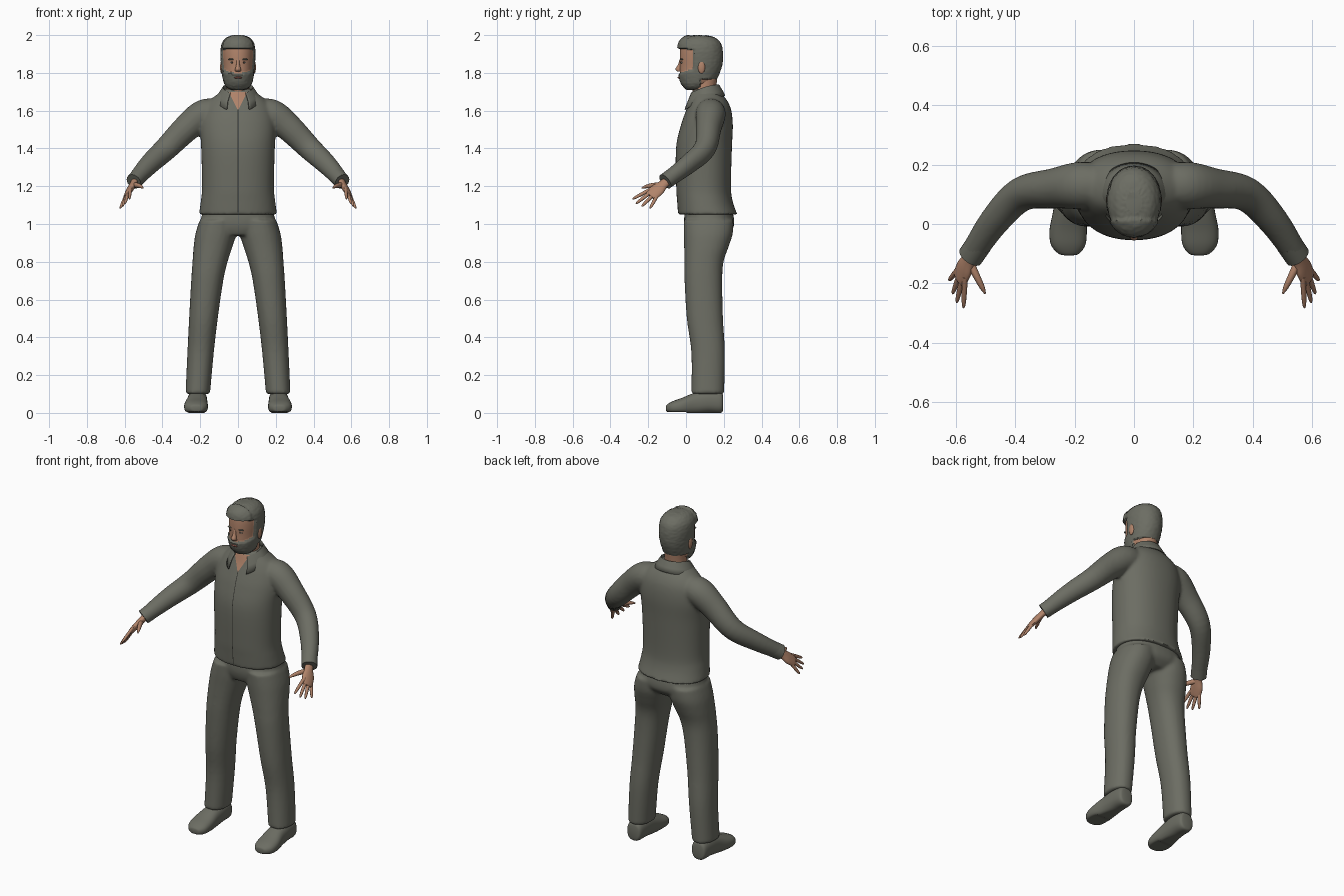
import bpy, bmesh, math, random
from mathutils import Vector
from mathutils.bvhtree import BVHTree

if "Cube" in bpy.data.objects:
    bpy.data.objects.remove(bpy.data.objects["Cube"])
random.seed(4)
X, Y, Z = Vector((1, 0, 0)), Vector((0, 1, 0)), Vector((0, 0, 1))


def material(name, *rgb):
    m = bpy.data.materials.new(name)
    m.use_nodes = True
    m.diffuse_color = (*rgb, 1)
    m.node_tree.nodes["Principled BSDF"].inputs["Base Color"].default_value = (*rgb, 1)
    return m


grey = material("charcoal grey", 0.15, 0.153, 0.125)
skin = material("skin", 0.44, 0.23, 0.145)
lip = material("lip red", 0.33, 0.12, 0.09)
white = material("eye white", 0.5, 0.45, 0.4)
dark = material("dark seam", 0.03, 0.03, 0.025)


def smooth_rings(rings, steps):
    # Catmull-Rom interpolation of (x, y, z, radius, radius)
    r = [rings[0]] + list(rings) + [rings[-1]]
    out = []
    for a, b, c, d in zip(r, r[1:], r[2:], r[3:]):
        for k in range(steps):
            t = k / steps
            out.append([q + t / 2 * (s - p + t * (2*p - 5*q + 4*s - w + t * (3*(q - s) + w - p)))
                        for p, q, s, w in zip(a, b, c, d)])
    return out + [list(rings[-1])]


def loft(bm, rings, ref=X, axis=None, mirror=False, seg=28, power=2.0, steps=5):
    pts = smooth_rings(rings, steps)
    for side in ((1, -1) if mirror else (1,)):
        loops = []
        for i, (x, y, z, ru, rv) in enumerate(pts):
            t = axis or (Vector(pts[min(i + 1, len(pts) - 1)][:3]) - Vector(pts[max(i - 1, 0)][:3])).normalized()
            u = (ref - ref.dot(t) * t).normalized()
            v = t.cross(u)
            loop = []
            for k in range(seg):
                c, s = math.cos(math.tau * k / seg), math.sin(math.tau * k / seg)
                c, s = (math.copysign(abs(n) ** (2 / power), n) for n in (c, s))
                p = Vector((x, y, z)) + u * ru * c + v * rv * s
                p.x *= side
                loop.append(bm.verts.new(p))
            loops.append(loop)
        for a, b in zip(loops, loops[1:]):
            for k in range(seg):
                j = (k + 1) % seg
                bm.faces.new((a[k], a[j], b[j], b[k]))
        bm.faces.new(loops[0])
        bm.faces.new(loops[-1])


def blob(bm, center, scale, mirror=False):
    for side in ((1, -1) if mirror else (1,)):
        new = bmesh.ops.create_uvsphere(bm, u_segments=16, v_segments=10, radius=1)["verts"]
        for v in new:
            v.co = Vector(((center[0] + v.co.x * scale[0]) * side,
                           center[1] + v.co.y * scale[1], center[2] + v.co.z * scale[2]))


def finish(bm, name, *mats, voxel=0, thick=0):
    bmesh.ops.recalc_face_normals(bm, faces=bm.faces)
    me = bpy.data.meshes.new(name)
    bm.to_mesh(me)
    bm.free()
    ob = bpy.data.objects.new(name, me)
    bpy.context.collection.objects.link(ob)
    for m in mats:
        me.materials.append(m)
    for o in bpy.context.selected_objects:
        o.select_set(False)
    ob.select_set(True)
    bpy.context.view_layer.objects.active = ob
    bpy.ops.object.shade_smooth_by_angle(angle=math.radians(50))
    if voxel:
        r = ob.modifiers.new("blend", "REMESH")
        r.mode, r.voxel_size, r.use_smooth_shade = "VOXEL", voxel, True
        s = ob.modifiers.new("soften", "SMOOTH")
        s.factor, s.iterations = 0.5, 6
    if thick:
        ob.modifiers.new("thickness", "SOLIDIFY").thickness = thick
    return ob


# Shirt: torso and sleeves blended into one surface
bm = bmesh.new()
loft(bm, [(0, .115, 1.05, .207, .157), (0, .1, 1.12, .197, .147), (0, .093, 1.2, .19, .145),
          (0, .095, 1.4, .195, .148), (0, .11, 1.52, .2, .138), (0, .12, 1.6, .185, .12),
          (0, .12, 1.65, .155, .1), (0, .11, 1.69, .105, .078), (0, .1, 1.715, .075, .06)],
     axis=Z, seg=48, power=2.2)
loft(bm, [(.1, .13, 1.59, .07, .07), (.18, .13, 1.58, .08, .08), (.27, .12, 1.51, .068, .073),
          (.38, .1, 1.4, .058, .063), (.47, .01, 1.315, .05, .054), (.545, -.1, 1.232, .042, .042)],
     ref=Y, mirror=True)
shirt = finish(bm, "shirt", grey, voxel=.009)

# Cuffs
bm = bmesh.new()
loft(bm, [(.522, -.066, 1.257, .044, .044), (.552, -.11, 1.225, .044, .042)], ref=Y, mirror=True)
finish(bm, "cuffs", grey)

# Trousers: hips and legs blended
bm = bmesh.new()
loft(bm, [(0, .115, 1.12, .17, .115), (0, .122, 1.03, .195, .132), (0, .122, .98, .19, .128),
          (0, .11, .94, .13, .1)], axis=Z, seg=40, power=2.3)
loft(bm, [(.105, .12, 1.02, .098, .132), (.117, .118, .95, .108, .13), (.132, .108, .88, .103, .118),
          (.148, .095, .8, .093, .104), (.163, .092, .7, .085, .1), (.183, .1, .5, .076, .096),
          (.198, .117, .32, .07, .089), (.213, .115, .1, .065, .087)], axis=Z, mirror=True, power=2.2)
finish(bm, "trousers", grey, voxel=.009)

# Shoes with flat soles
bm = bmesh.new()
loft(bm, [(.215, .197, .05, .025, .03), (.215, .185, .055, .045, .055), (.215, .12, .06, .052, .06),
          (.217, .05, .05, .055, .058), (.222, -.02, .035, .063, .045), (.222, -.07, .028, .058, .034),
          (.22, -.1, .025, .035, .02), (.22, -.106, .025, .012, .008)], axis=-Y, mirror=True, power=2.4)
for v in bm.verts:
    v.co.z = max(v.co.z, 0.006 if v.co.y < 0 else 0)
finish(bm, "shoes", grey)

# Hands: palm, four fingers and thumb
bm = bmesh.new()
across = Vector((-.03, -.055, .035))
loft(bm, [(.54, -.09, 1.235, .025, .02), (.555, -.12, 1.21, .027, .018), (.572, -.15, 1.182, .038, .017),
          (.587, -.182, 1.155, .036, .013), (.591, -.19, 1.148, .028, .008)], ref=across, mirror=True, seg=16)
for base, tip in (((.571, -.2, 1.177), (.575, -.283, 1.132)), ((.581, -.19, 1.165), (.598, -.265, 1.108)),
                  ((.59, -.175, 1.152), (.612, -.235, 1.093)), ((.597, -.158, 1.142), (.624, -.19, 1.083))):
    b, t = Vector(base), Vector(tip)
    loft(bm, [(*b.lerp(t, f), r, r * .9) for f, r in ((-.25, .01), (.4, .0095), (.85, .007), (1, .003))],
         ref=across, mirror=True, seg=12, steps=3)
loft(bm, [(.553, -.13, 1.205, .014, .014), (.533, -.172, 1.205, .013, .012),
          (.513, -.212, 1.198, .009, .009), (.502, -.235, 1.19, .003, .003)], ref=Z, mirror=True, seg=12, steps=3)
finish(bm, "hands", skin)

# Neck
bm = bmesh.new()
loft(bm, [(0, .1, 1.64, .07, .06), (0, .097, 1.71, .061, .062), (0, .1, 1.79, .06, .068)], axis=Z)
finish(bm, "neck", skin)

# Head: hair and beard faces are chosen by region and raised
bm = bmesh.new()
loft(bm, [(0, .035, 1.718, .025, .025), (0, .045, 1.727, .05, .048), (0, .06, 1.75, .066, .08),
          (0, .067, 1.79, .075, .098), (0, .075, 1.84, .08, .107), (0, .077, 1.88, .083, .11),
          (0, .077, 1.92, .083, .108), (0, .075, 1.955, .076, .1), (0, .073, 1.98, .055, .073),
          (0, .072, 1.99, .025, .033)], axis=Z, seg=72, steps=7, power=2.1)
bmesh.ops.recalc_face_normals(bm, faces=bm.faces)
for f in bm.faces:
    x, y, z = f.calc_center_median()
    scalp = z > 1.925 - .1 * max(0, abs(x) - .04) or (y > .04 and z > 1.768)
    beard = y < .08 and z < 1.8 + .35 * (y + .03)
    f.material_index = int(scalp or beard)
bm.normal_update()
moves = []
for v in bm.verts:
    if all(f.material_index for f in v.link_faces):
        quiff = .007 if v.co.y < .02 and v.co.z > 1.93 else 0
        moves.append((v, v.normal * (.009 + quiff + random.uniform(-.0012, .0012))))
for v, d in moves:
    v.co += d
finish(bm, "head_with_hair_and_beard", skin, grey)

# Ears, nose, eyes, brows, lips
bm = bmesh.new()
blob(bm, (.086, .082, 1.83), (.009, .019, .034), True)
finish(bm, "ears", skin)
bm = bmesh.new()
loft(bm, [(0, -.026, 1.872, .009, .008), (0, -.032, 1.845, .009, .01), (0, -.039, 1.82, .015, .017),
          (0, -.034, 1.807, .014, .012)], axis=Z, seg=16)
finish(bm, "nose", skin)
for name, mat, center, scale in (("eyes", white, (.031, -.019, 1.855), (.012, .008, .005)),
                                 ("irises", dark, (.031, -.023, 1.855), (.005, .0055, .0048)),
                                 ("eyebrows", grey, (.033, -.022, 1.872), (.02, .009, .0045))):
    bm = bmesh.new()
    blob(bm, center, scale, True)
    finish(bm, name, mat)
bm = bmesh.new()
blob(bm, (0, -.034, 1.775), (.021, .011, .006))
finish(bm, "lips", lip)

# Plates laid on the shirt front: open neckline and button seam
tree = BVHTree.FromObject(shirt, bpy.context.evaluated_depsgraph_get())


def plate(name, mat, z0, z1, half0, half1, rows, lift):
    bm = bmesh.new()
    grid = []
    for i in range(rows + 1):
        t = i / rows
        z, half = z0 + (z1 - z0) * t, half0 + (half1 - half0) * t
        row = []
        for k in range(-4, 5):
            x = half * k / 4
            hit = tree.ray_cast(Vector((x, -1, z)), Y)[0] or Vector((x, .05, z))
            row.append(bm.verts.new(hit - Y * lift))
        grid.append(row)
    for a, b in zip(grid, grid[1:]):
        for k in range(8):
            bm.faces.new((a[k], a[k + 1], b[k + 1], b[k]))
    finish(bm, name, mat)


plate("open_neckline", skin, 1.605, 1.7, .002, .05, 12, .004)
plate("button_seam", dark, 1.06, 1.61, .002, .002, 60, .002)

# Folded collar, open at the front
bm = bmesh.new()
rows = []
for i in range(49):
    a = math.radians(150) * (i / 24 - 1)
    f = (1 - math.cos(a)) / 2
    tip = max(0, f - .55) * .17
    rows.append([bm.verts.new((rx * math.sin(a), .1 + ry * math.cos(a), z)) for rx, ry, z in (
        (.07, .068, 1.715 - .04 * f), (.08, .075 + .01 * f, 1.738 - .05 * f * f),
        (.1 + .01 * f, .095 + .01 * f, 1.705 - .03 * f - tip * .4), (.12, .108 + .018 * f, 1.68 - .03 * f - tip * .7))])
for a, b in zip(rows, rows[1:]):
    for k in range(3):
        bm.faces.new((a[k], a[k + 1], b[k + 1], b[k]))
finish(bm, "collar", grey, thick=.006)
